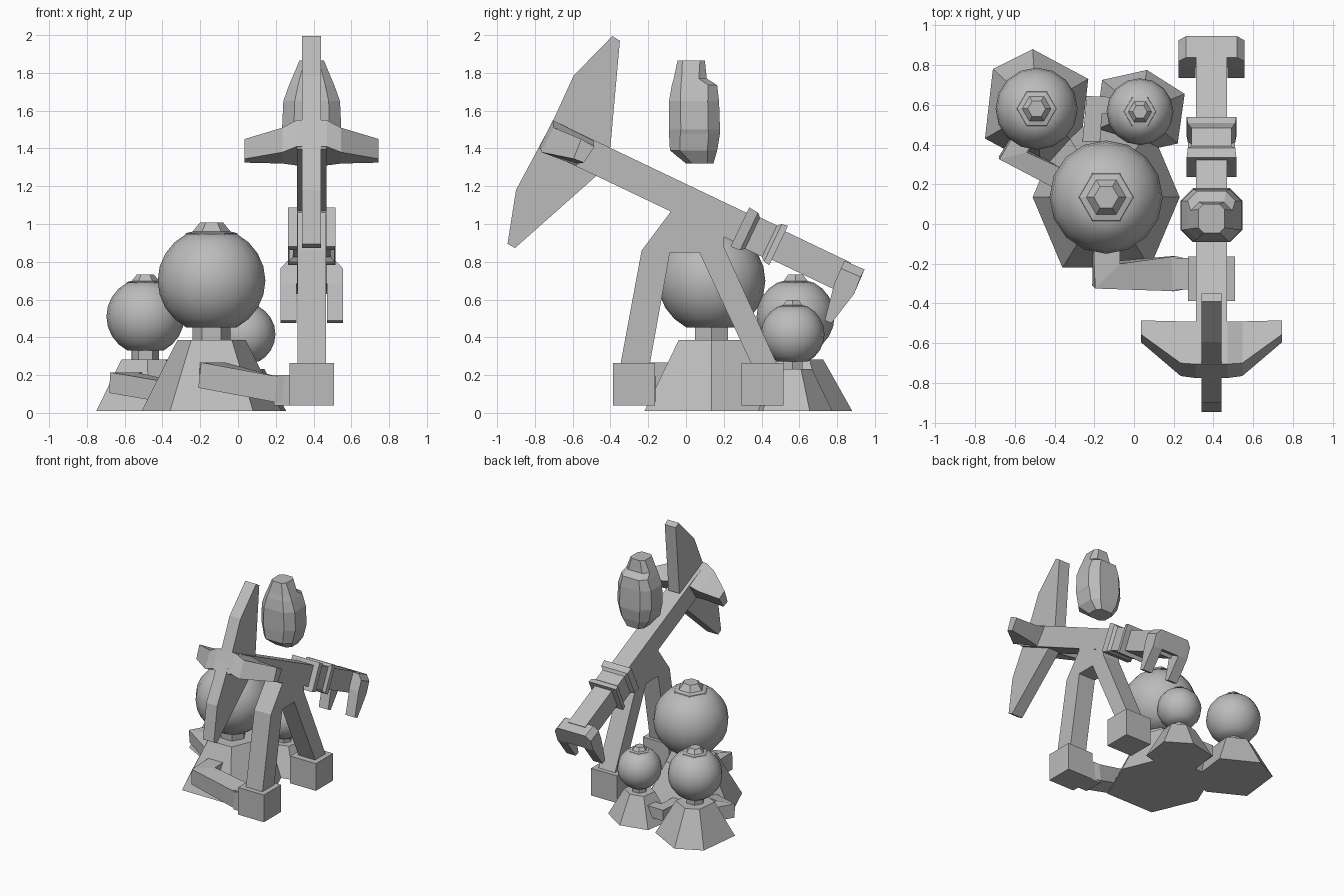
import bpy, bmesh, math
from mathutils import Vector

old = bpy.data.objects.get("Cube")
if old:
    bpy.data.objects.remove(old)

grey = bpy.data.materials.new("plain grey")
grey.use_nodes = True
grey.diffuse_color = (0.5, 0.5, 0.5, 1)
grey.node_tree.nodes["Principled BSDF"].inputs["Base Color"].default_value = grey.diffuse_color

CX = 0.39                      # centre line of the pump
TILT = math.radians(25.5)      # slope of the beam


def loft(name, rings, smooth=False):
    """Skin a list of equal-length point rings and cap both ends."""
    bm = bmesh.new()
    loops = [[bm.verts.new(p) for p in ring] for ring in rings]
    n = len(rings[0])
    for a, b in zip(loops, loops[1:]):
        for i in range(n):
            j = (i + 1) % n
            bm.faces.new((a[i], a[j], b[j], b[i]))
    bm.faces.new(loops[0][::-1])
    bm.faces.new(loops[-1])
    bmesh.ops.recalc_face_normals(bm, faces=bm.faces)
    mesh = bpy.data.meshes.new(name)
    bm.to_mesh(mesh)
    bm.free()
    mesh.materials.append(grey)
    obj = bpy.data.objects.new(name, mesh)
    bpy.context.collection.objects.link(obj)
    if smooth:
        bpy.ops.object.select_all(action='DESELECT')
        obj.select_set(True)
        bpy.context.view_layer.objects.active = obj
        bpy.ops.object.shade_smooth_by_angle(angle=math.radians(40))
    return obj


def side_plate(name, profile, half, x=CX):
    """Extrude a (y, z) profile across x."""
    return loft(name, [[(x + s * half, y, z) for y, z in profile] for s in (-1, 1)])


def on_beam(u, n):
    """Point along and above the tilted beam, as (y, z)."""
    c, s = math.cos(TILT), math.sin(TILT)
    return u * c + n * s, 1.12 - u * s + n * c


def beam_ring(u, hx, hn):
    return [(CX + a * hx, *on_beam(u, b * hn)) for a, b in ((-1, -1), (1, -1), (1, 1), (-1, 1))]


def circle(x, y, z, r, n):
    return [(x + r * math.cos(math.tau * i / n), y + r * math.sin(math.tau * i / n), z)
            for i in range(n)]


def pipe(name, path, half):
    """Square pipe along a path, with mitred bends."""
    pts = [Vector(p) for p in path]
    rings = []
    for i, p in enumerate(pts):
        d_in = (p - pts[max(i - 1, 0)]).normalized()
        d_out = (pts[min(i + 1, len(pts) - 1)] - p).normalized()
        d = (d_in + d_out).normalized()
        side = d.cross(Vector((0, 0, 1))).normalized()
        up = side.cross(d)
        k = 1.3 if 0 < i < len(pts) - 1 else 1
        rings.append([p + side * a * half * k + up * b * half
                      for a, b in ((-1, -1), (1, -1), (1, 1), (-1, 1))])
    loft(name, rings)


def tank(name, x, y, s, foot):
    """Hexagonal foot, neck, ball and cap; foot lists half of its corners."""
    h = lambda z: 0.01 + s * (z - 0.01)
    foot = foot + [(-a, -b) for a, b in foot]
    loft(name + "_foot", [[(x + a * k, y + b * k, h(z)) for a, b in foot]
                          for k, z in ((1, 0.01), (0.49, 0.385))])
    loft(name + "_neck", [circle(x, y, h(z), 0.1 * s, 6) for z in (0.37, 0.48)])
    ball = []
    for i in range(9):
        t = math.radians(-62 + 124 * i / 8)
        ball.append(circle(x, y, h(0.7 + 0.28 * math.sin(t)), 0.285 * s * math.cos(t), 16))
    loft(name + "_ball", ball, True)
    loft(name + "_cap", [circle(x, y, h(z), r * s, 6)
                         for z, r in ((0.93, 0.145), (0.952, 0.135), (0.96, 0.1), (1.007, 0.062))])


# Tanks
tank("large_tank", -0.14, 0.135, 1, [(0.37, 0), (0.22, 0.355), (-0.22, 0.355)])
tank("medium_tank", -0.49, 0.58, 0.725, [(0.26, 0.15), (-0.02, 0.3), (-0.22, 0.2)])
tank("small_tank", 0.03, 0.565, 0.59, [(0.225, 0.09), (0.035, 0.21), (-0.19, 0.16)])

# Pipes between the tanks and the pump
pipe("front_pipe", [(-0.14, 0, 0.2), (-0.14, -0.255, 0.2), (0.2, -0.25, 0.125), (0.3, -0.25, 0.12)], 0.068)
pipe("pipe_flange", [(0.19, -0.25, 0.12), (0.3, -0.25, 0.12)], 0.08)
pipe("left_pipe", [(-0.5, 0.52, 0.16), (-0.61, 0.35, 0.16), (-0.3, 0.19, 0.1)], 0.055)
pipe("rear_pipe", [(0, 0.59, 0.12), (-0.2, 0.6, 0.12), (-0.22, 0.35, 0.12)], 0.045)

# Footings and legs
for name, y in (("front", -0.275), ("back", 0.405)):
    side_plate(name + "_footing", [(y + a, z) for a, z in
               ((-0.112, 0.04), (0.112, 0.04), (0.112, 0.265), (-0.112, 0.265))], 0.118)
side_plate("front_leg", [(-0.35, 0.24), (-0.195, 0.24), (-0.085, 0.85), (-0.085, 1.06), (-0.235, 0.86)], 0.076)
side_plate("back_leg", [(0.07, 1.0), (0.07, 0.85), (0.355, 0.24), (0.49, 0.24), (0.2, 0.88), (0.2, 0.99)], 0.076)
side_plate("pivot_block", [(-0.085, 0.85), (0.07, 0.85), (0.07, 1.06), (-0.085, 1.08)], 0.078)

# Beam and its flared collar
loft("beam", [beam_ring(u, 0.078, 0.083) for u in (-0.82, 0.93)])
loft("collar", [beam_ring(*r) for r in ((0.316, 0.125, 0.115), (0.37, 0.12, 0.11), (0.39, 0.1, 0.092),
                                        (0.49, 0.1, 0.092), (0.51, 0.12, 0.11), (0.543, 0.125, 0.115))])

# Blade at the front end
side_plate("blade", [(-0.39, 1.995), (-0.35, 1.97), (-0.4, 1.41), (-0.48, 1.25), (-0.905, 0.873),
                     (-0.945, 0.895), (-0.9, 1.18), (-0.705, 1.545), (-0.595, 1.785)], 0.05)

# Swept side wings
root = [(-0.705, 1.55), (-0.49, 1.44), (-0.58, 1.31), (-0.775, 1.41)]
mid = [(-0.7, 1.51), (-0.49, 1.42), (-0.57, 1.32), (-0.765, 1.38)]
tip = [(-0.555, 1.45), (-0.485, 1.41), (-0.54, 1.325), (-0.595, 1.345)]
for name, s in (("right_wing", -1), ("left_wing", 1)):
    loft(name, [[(CX + s * dx, y, z) for y, z in ring]
                for dx, ring in ((0, root), (0.08, root), (0.155, mid), (0.355, tip))])

# Two-pronged hook at the back end
bar = [(0.838, 0.805), (0.945, 0.76), (0.89, 0.63), (0.785, 0.685)]
side_plate("hook_bar", bar, 0.128)
for name, s in (("right_prong", -1), ("left_prong", 1)):
    inner = [(0.838, 0.805), (0.945, 0.76), (0.89, 0.63), (0.77, 0.475), (0.735, 0.49), (0.785, 0.685)]
    outer = [(0.82, 0.765), (0.925, 0.72), (0.89, 0.63), (0.77, 0.475), (0.735, 0.49), (0.785, 0.685)]
    loft(name, [[(CX + s * dx, y, z) for y, z in ring] for dx, ring in ((0.08, inner), (0.128, inner), (0.165, outer))])

# Floating pod above the beam
pod = []
for z, hx, y0, y1 in ((1.32, 0.08, 0.0, 0.145), (1.39, 0.13, -0.085, 0.165), (1.48, 0.15, -0.09, 0.18),
                      (1.5, 0.157, -0.09, 0.18), (1.65, 0.15, -0.09, 0.175), (1.735, 0.12, -0.075, 0.165),
                      (1.77, 0.105, -0.065, 0.11), (1.865, 0.065, -0.045, 0.1)):
    c = hx * 0.4
    pod.append([(CX + x, y, z) for x, y in ((-hx, y0 + c), (c - hx, y0), (hx - c, y0), (hx, y0 + c),
                                            (hx, y1 - c), (hx - c, y1), (c - hx, y1), (-hx, y1 - c))])
loft("floating_pod", pod)
